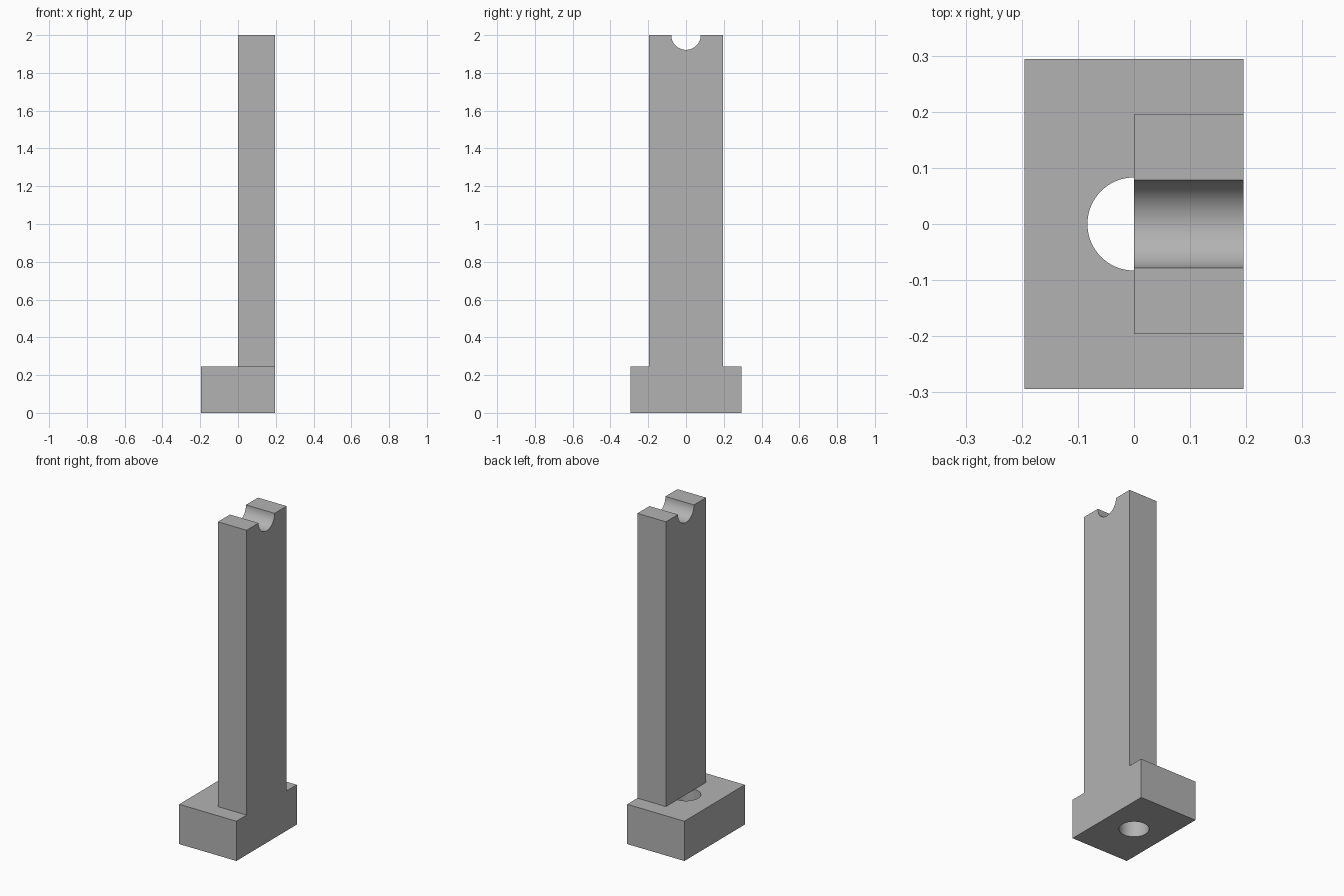
import bpy, bmesh, math

if "Cube" in bpy.data.objects:
    bpy.data.objects.remove(bpy.data.objects["Cube"])

W, D, H = 0.195, 0.294, 0.245      # base half width, half depth, height
POST_D, TOP = 0.195, 2.0           # post half depth, overall height
HOLE_R, GROOVE_R = 0.083, 0.078

grey = bpy.data.materials.new("plain grey")
grey.diffuse_color = (0.45, 0.45, 0.45, 1)
grey.use_nodes = True
grey.node_tree.nodes["Principled BSDF"].inputs["Base Color"].default_value = grey.diffuse_color


def prism(name, profile, offset):
    """Extrude a closed 3D profile along an offset into a solid."""
    bm = bmesh.new()
    face = bm.faces.new([bm.verts.new(p) for p in profile])
    ext = bmesh.ops.extrude_face_region(bm, geom=[face])
    moved = [v for v in ext["geom"] if isinstance(v, bmesh.types.BMVert)]
    bmesh.ops.translate(bm, verts=moved, vec=offset)
    bmesh.ops.recalc_face_normals(bm, faces=bm.faces)
    mesh = bpy.data.meshes.new(name)
    bm.to_mesh(mesh)
    bm.free()
    mesh.materials.append(grey)
    obj = bpy.data.objects.new(name, mesh)
    bpy.context.collection.objects.link(obj)
    return obj


def combine(target, tool, operation):
    """Apply a boolean and discard the tool."""
    mod = target.modifiers.new(operation.lower(), 'BOOLEAN')
    mod.object, mod.operation, mod.solver = tool, operation, 'EXACT'
    bpy.context.view_layer.objects.active = target
    bpy.ops.object.modifier_apply(modifier=mod.name)
    bpy.data.objects.remove(tool)


# Base block
stand = prism("grooved_post_stand", [(-W, -D, 0), (W, -D, 0), (W, D, 0), (-W, D, 0)], (0, 0, H))

# Upright post with a half-round groove across its top
groove = [(0, GROOVE_R * math.cos(a), TOP - GROOVE_R * math.sin(a))
          for a in (math.pi * i / 32 for i in range(33))]
post = prism("post", [(0, -POST_D, 0.1), (0, POST_D, 0.1), (0, POST_D, TOP)]
             + groove + [(0, -POST_D, TOP)], (W, 0, 0))
combine(stand, post, 'UNION')

# Round hole through the base, stopping at the underside of the post
circle = [(HOLE_R * math.cos(a), HOLE_R * math.sin(a), -0.1)
          for a in (math.tau * i / 64 for i in range(64))]
combine(stand, prism("hole_cutter", circle, (0, 0, H + 0.1)), 'DIFFERENCE')

# Smooth curved walls, crisp corners
bpy.ops.object.select_all(action='DESELECT')
stand.select_set(True)
bpy.context.view_layer.objects.active = stand
bpy.ops.object.shade_smooth_by_angle(angle=math.radians(30))
